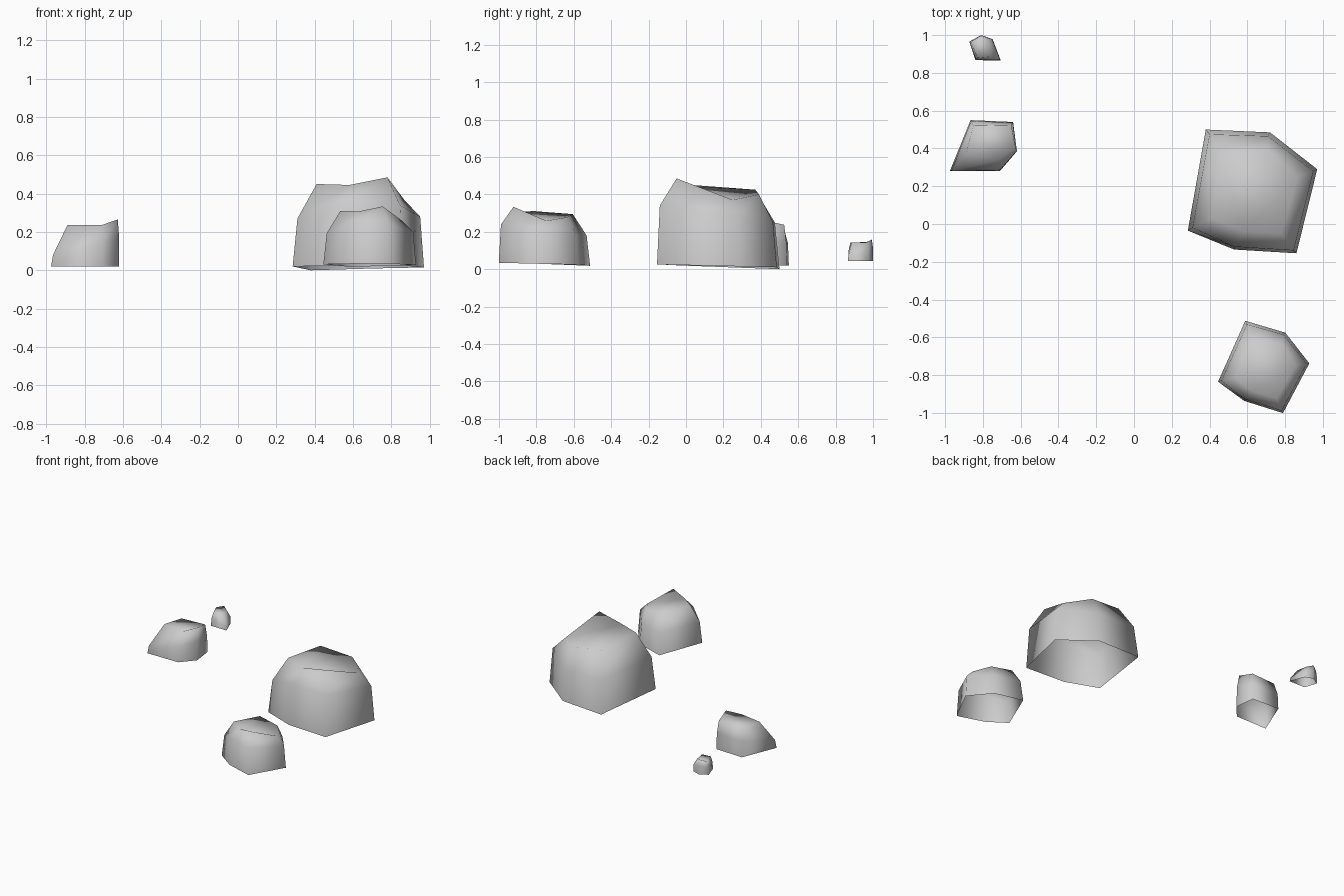
import bpy
from math import cos, sin, radians

if "Cube" in bpy.data.objects:
    bpy.data.objects.remove(bpy.data.objects["Cube"])

# Each boulder: corner columns given as (rim, shoulder, crown) points
BIG = [
    ((.38, .50, .00), (.40, .475, .25), (.45, .37, .425)),
    ((.72, .485, .01), (.71, .465, .25), (.71, .39, .40)),
    ((.97, .29, .015), (.95, .28, .28), (.865, .25, .37)),
    ((.86, -.155, .025), (.845, -.14, .34), (.78, -.05, .485)),
    ((.53, -.135, .025), (.53, -.12, .34), (.58, -.04, .445)),
    ((.285, -.035, .02), (.31, -.02, .27), (.41, .03, .45)),
]
WEDGE = [
    ((-.975, .28, .02), (-.965, .285, .08), (-.89, .37, .235)),
    ((-.71, .28, .02), (-.71, .285, .14), (-.715, .34, .235)),
    ((-.62, .385, .02), (-.62, .388, .17), (-.627, .405, .265)),
    ((-.64, .54, .02), (-.641, .537, .14), (-.65, .525, .237)),
    ((-.865, .55, .02), (-.863, .545, .14), (-.85, .52, .232)),
]


def boulder(name, columns, pivot=(0, 0, 0), target=(0, 0, 0), scale=1.0, turn=0.0):
    """Open-bottomed rock; pivot is moved to target, scaled and turned about z."""
    c, s = cos(radians(turn)), sin(radians(turn))
    n = len(columns)
    verts = []
    for level in range(3):
        for col in columns:
            x, y, z = (p - q for p, q in zip(col[level], pivot))
            verts.append((target[0] + scale * (c * x - s * y),
                          target[1] + scale * (s * x + c * y),
                          target[2] + scale * z))
    # columns run clockwise for BIG, counter-clockwise for WEDGE
    area = sum(a[0][0] * b[0][1] - b[0][0] * a[0][1]
               for a, b in zip(columns, columns[1:] + columns[:1]))
    faces = [(k * n + i, k * n + (i + 1) % n, (k + 1) * n + (i + 1) % n, (k + 1) * n + i)
             for k in range(2) for i in range(n)]
    faces.append(tuple(range(2 * n, 3 * n)))
    if area < 0:
        faces = [f[::-1] for f in faces]
    mesh = bpy.data.meshes.new(name)
    mesh.from_pydata(verts, [], faces)
    mesh.polygons.foreach_set("use_smooth", [True] * len(faces))
    mesh.update()
    ob = bpy.data.objects.new(name, mesh)
    bpy.context.collection.objects.link(ob)
    return ob


# Two large boulders share one shape, two small wedge rocks share another
boulder("large_boulder", BIG)
boulder("medium_boulder", BIG, BIG[5][0], (.445, -.835, .031), .65, -14)
boulder("wedge_rock", WEDGE)
boulder("pebble", WEDGE, WEDGE[0][0], (-.705, .865, .045), .46, 111)
